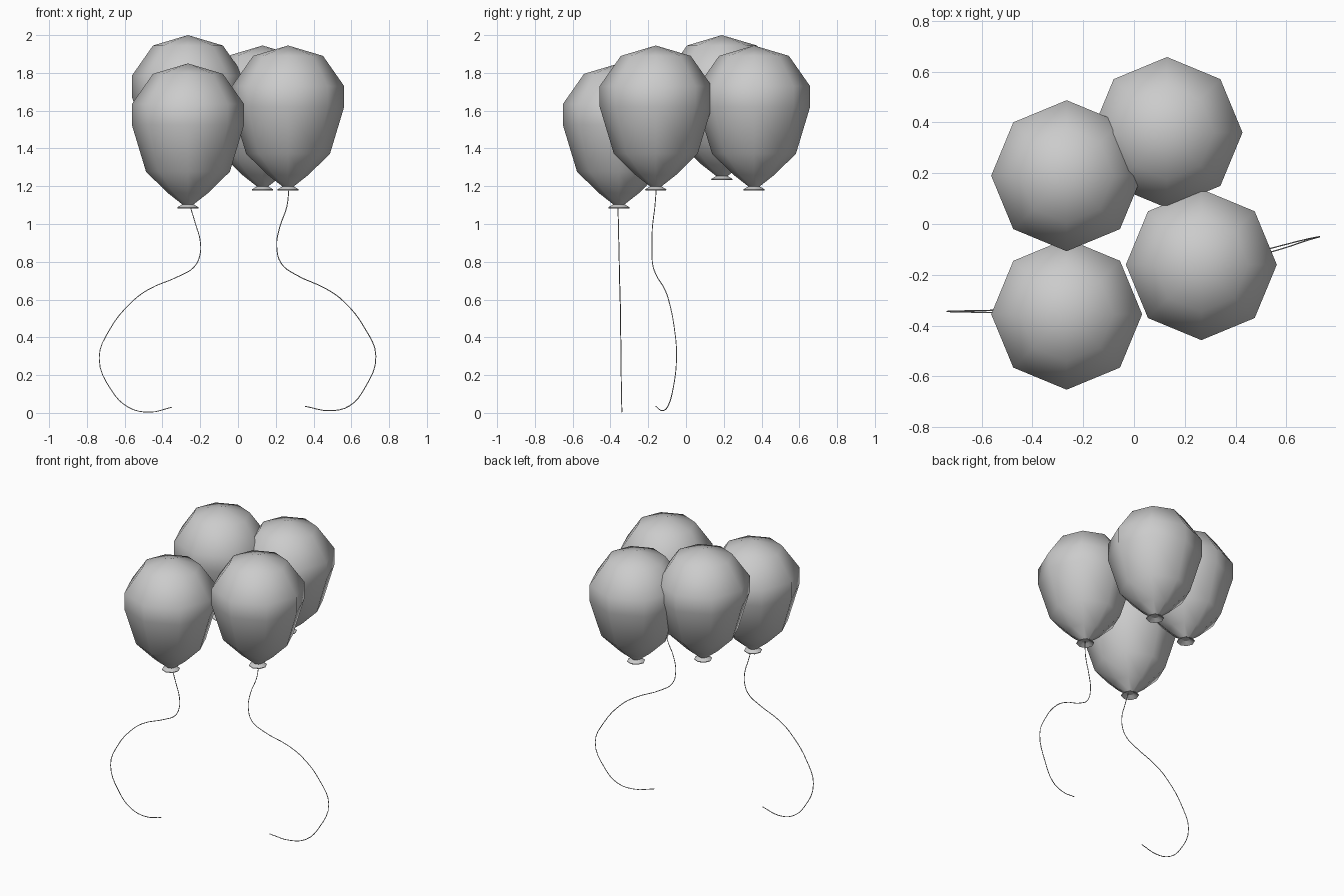
import bpy, bmesh
from math import cos, sin, pi

if "Cube" in bpy.data.objects:
    bpy.data.objects.remove(bpy.data.objects["Cube"])

SIDES = 8
# balloon profile: radius, height below the crown; ends with the flared, hollow lip
PROFILE = [(0.185, -0.055), (0.297, -0.215), (0.297, -0.325), (0.222, -0.573),
           (0.108, -0.685), (0.03, -0.746), (0.057, -0.762), (0.055, -0.767),
           (0.024, -0.748)]


def balloon(name, x, y, top):
    bm = bmesh.new()
    rings = [[bm.verts.new((r * cos(2 * pi * i / SIDES), r * sin(2 * pi * i / SIDES), z))
              for i in range(SIDES)] for r, z in PROFILE]
    crown = bm.verts.new((0, 0, 0))
    for i in range(SIDES):
        j = (i + 1) % SIDES
        bm.faces.new((crown, rings[0][i], rings[0][j]))
        for a, b in zip(rings, rings[1:]):
            bm.faces.new((a[i], b[i], b[j], a[j]))
    bm.faces.new(rings[-1][::-1])
    bmesh.ops.recalc_face_normals(bm, faces=bm.faces)
    for f in bm.faces:
        f.smooth = True
    # crisp edges around the neck and lip
    for ring in rings[5:]:
        for i in range(SIDES):
            bm.edges.get((ring[i], ring[(i + 1) % SIDES])).smooth = False
    me = bpy.data.meshes.new(name)
    bm.to_mesh(me)
    bm.free()
    ob = bpy.data.objects.new(name, me)
    ob.location = (x, y, top)
    bpy.context.collection.objects.link(ob)


def string(name, points):
    cu = bpy.data.curves.new(name, 'CURVE')
    cu.dimensions = '3D'
    cu.resolution_u = 4
    cu.bevel_depth = 0.0025
    cu.bevel_resolution = 1
    cu.use_fill_caps = True
    sp = cu.splines.new('BEZIER')
    sp.bezier_points.add(len(points) - 1)
    for bp, p in zip(sp.bezier_points, points):
        bp.co = p
        bp.handle_left_type = bp.handle_right_type = 'AUTO'
    bpy.context.collection.objects.link(bpy.data.objects.new(name, cu))


# four balloons
balloon("balloon_front_left", -0.265, -0.355, 1.85)
balloon("balloon_right", 0.265, -0.16, 1.945)
balloon("balloon_back_left", -0.265, 0.19, 2.0)
balloon("balloon_back", 0.13, 0.36, 1.945)

# two trailing strings
string("string_right", [
    (0.27, -0.157, 1.19), (0.258, -0.165, 1.09), (0.22, -0.178, 0.98), (0.205, -0.18, 0.88),
    (0.23, -0.177, 0.79), (0.30, -0.16, 0.735), (0.47, -0.113, 0.655), (0.56, -0.09, 0.59),
    (0.67, -0.062, 0.45), (0.73, -0.05, 0.30), (0.67, -0.068, 0.13), (0.59, -0.095, 0.037),
    (0.485, -0.125, 0.012), (0.355, -0.16, 0.035)])
string("string_left", [
    (-0.255, -0.36, 1.10), (-0.225, -0.358, 1.00), (-0.20, -0.356, 0.91), (-0.203, -0.354, 0.83),
    (-0.235, -0.353, 0.77), (-0.31, -0.352, 0.725), (-0.48, -0.35, 0.65), (-0.57, -0.348, 0.58),
    (-0.68, -0.346, 0.44), (-0.735, -0.344, 0.29), (-0.67, -0.342, 0.12), (-0.58, -0.34, 0.03),
    (-0.47, -0.34, 0.004), (-0.35, -0.34, 0.03)])
